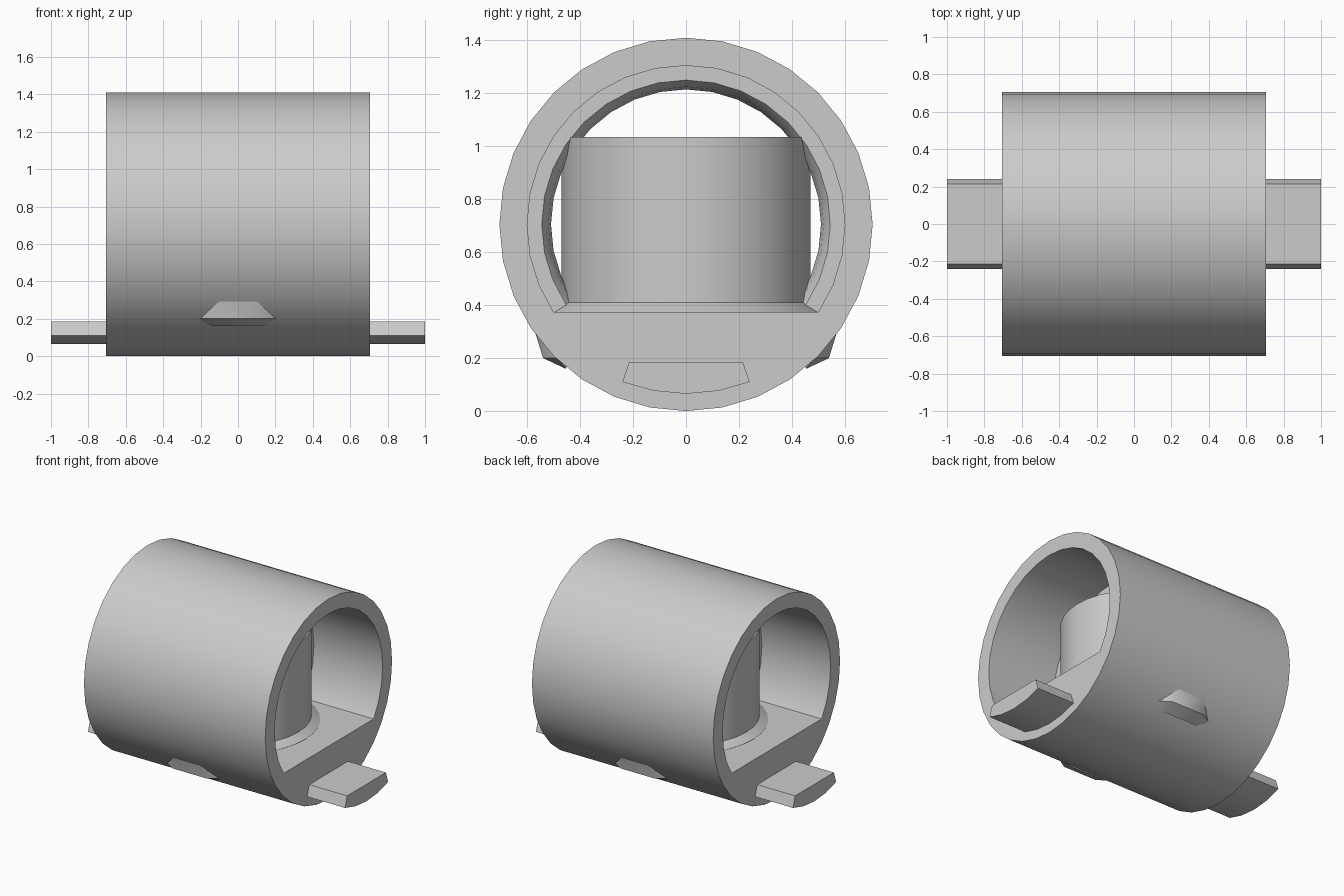
import bpy, bmesh, math
from mathutils import Matrix, Vector

if "Cube" in bpy.data.objects:
    bpy.data.objects.remove(bpy.data.objects["Cube"])

grey = bpy.data.materials.new("plain_grey")
grey.diffuse_color = (0.6, 0.6, 0.6, 1)
grey.use_nodes = True
grey.node_tree.nodes["Principled BSDF"].inputs["Base Color"].default_value = grey.diffuse_color

R, CZ, HALF = 0.705, 0.705, 0.705   # tube radius, axis height, half length
FLOOR = 0.375


def finish(bm, name, angle=35):
    bmesh.ops.recalc_face_normals(bm, faces=bm.faces[:])
    me = bpy.data.meshes.new(name)
    bm.to_mesh(me)
    bm.free()
    ob = bpy.data.objects.new(name, me)
    bpy.context.collection.objects.link(ob)
    me.materials.append(grey)
    bpy.ops.object.select_all(action='DESELECT')
    bpy.context.view_layer.objects.active = ob
    ob.select_set(True)
    bpy.ops.object.shade_smooth_by_angle(angle=math.radians(angle))
    return ob


def lathe_x(name, profile, sides=32):
    """Spin a closed (x, radius) profile around the tube axis."""
    bm = bmesh.new()
    rings = []
    for i in range(sides):
        a = math.tau * i / sides
        rings.append([bm.verts.new((x, r * math.sin(a), CZ + r * math.cos(a))) for x, r in profile])
    n = len(profile)
    for i in range(sides):
        p, q = rings[i], rings[(i + 1) % sides]
        for j in range(n):
            k = (j + 1) % n
            bm.faces.new((p[j], p[k], q[k], q[j]))
    return finish(bm, name)


def prism_x(name, outline, x0, x1, angle=35):
    """Extrude a (y, z) outline along x."""
    bm = bmesh.new()
    a = [bm.verts.new((x0, y, z)) for y, z in outline]
    b = [bm.verts.new((x1, y, z)) for y, z in outline]
    bm.faces.new(a)
    bm.faces.new(b)
    for i in range(len(a)):
        k = (i + 1) % len(a)
        bm.faces.new((a[i], a[k], b[k], b[i]))
    return finish(bm, name, angle)


# outer tube and the rounded ring inside its middle
lathe_x("outer_tube", [(-HALF, 0.6), (-HALF, R), (HALF, R), (HALF, 0.6)])
lathe_x("inner_ring", [(-0.17, 0.62), (-0.17, 0.545), (-0.13, 0.52), (-0.07, 0.51),
                       (0.07, 0.51), (0.13, 0.52), (0.17, 0.545), (0.17, 0.62)])

# flat floor filling the bottom of the tube
half_angle = math.acos((CZ - FLOOR) / 0.6)
arc = [half_angle * (i / 8 - 1) for i in range(17)]
prism_x("floor", [(0.602 * math.sin(a), CZ - 0.602 * math.cos(a)) for a in arc], -HALF, HALF)

# upright drum with a flared foot
bm = bmesh.new()
prof = [(0.525, FLOOR - 0.02), (0.525, FLOOR), (0.47, 0.41), (0.47, 1.035)]
loops = []
for r, z in prof:
    loops.append([bm.verts.new((r * math.cos(math.tau * i / 32), r * math.sin(math.tau * i / 32), z))
                  for i in range(32)])
for lo, hi in zip(loops, loops[1:]):
    for i in range(32):
        k = (i + 1) % 32
        bm.faces.new((lo[i], lo[k], hi[k], hi[i]))
bm.faces.new(loops[-1])
bm.faces.new(loops[0])
finish(bm, "drum")

# end tabs
tab = [(-0.215, 0.185), (-0.24, 0.11), (-0.125, 0.077), (0, 0.065),
       (0.125, 0.077), (0.24, 0.11), (0.215, 0.185)]
for side, s in (("right", 1), ("left", -1)):
    prism_x("tab_" + side, tab, s * 0.66, s * 1.0)

# faceted bumps low on the front and back
half_pts = [(0.13, 0.54, 0.20), (0.215, 0.485, 0.20), (0.10, 0.57, 0.298), (0.16, 0.53, 0.27),
            (0.135, 0.455, 0.16), (0.1, 0.45, 0.3), (0.1, 0.42, 0.22)]
for side, s in (("front", -1), ("back", 1)):
    bm = bmesh.new()
    for x, y, z in half_pts:
        bm.verts.new((x, s * y, z))
        bm.verts.new((-x, s * y, z))
    res = bmesh.ops.convex_hull(bm, input=bm.verts[:])
    loose = [v for v in bm.verts if not v.link_faces]
    bmesh.ops.delete(bm, geom=loose, context='VERTS')
    finish(bm, "bump_" + side, 40)
